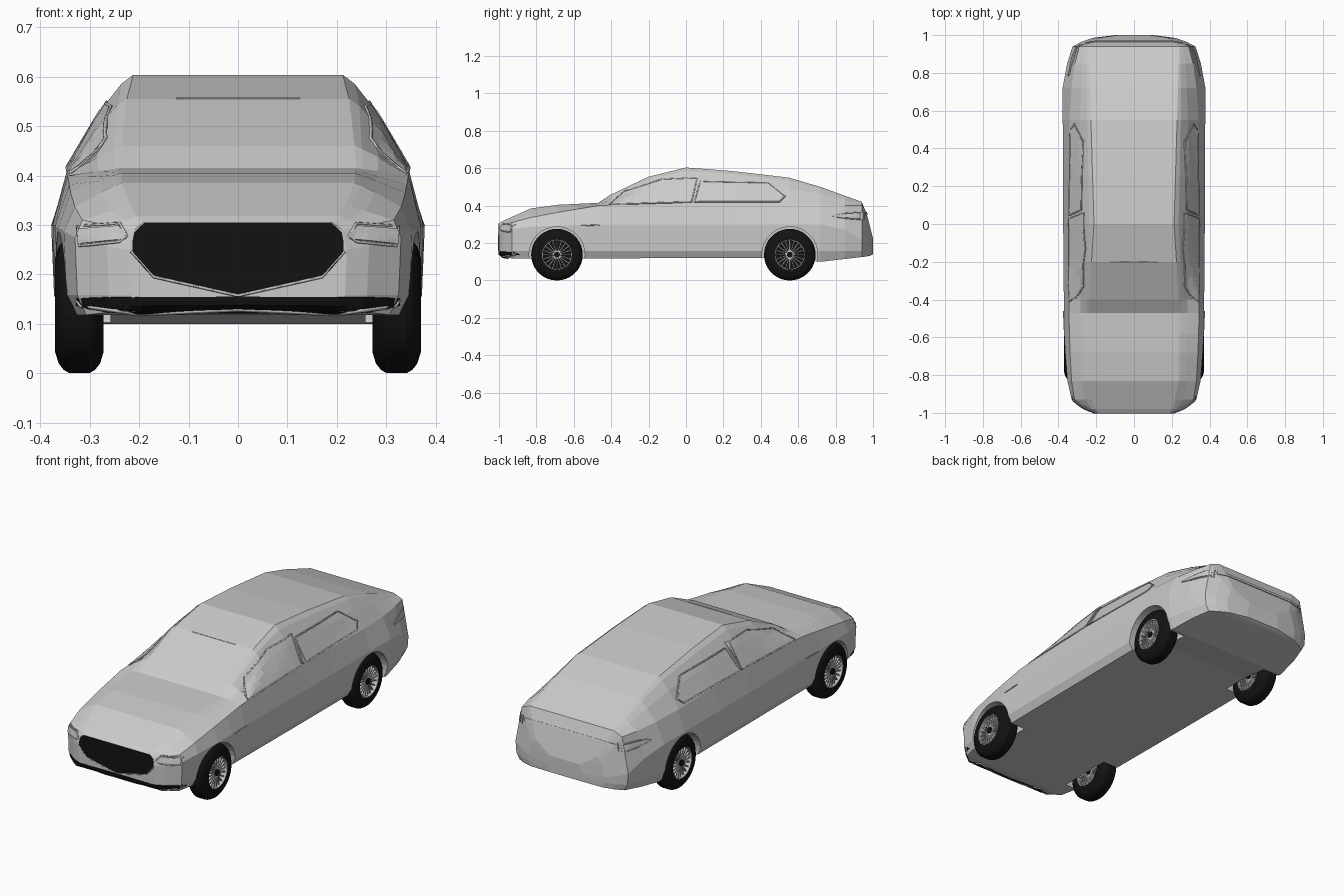
import bpy, bmesh, math
from mathutils import Vector, Matrix
from mathutils.bvhtree import BVHTree

if "Cube" in bpy.data.objects:
    bpy.data.objects.remove(bpy.data.objects["Cube"])

black = bpy.data.materials.new("black")
black.diffuse_color = (0.006, 0.006, 0.006, 1)
black.use_nodes = True
black.node_tree.nodes["Principled BSDF"].inputs["Base Color"].default_value = black.diffuse_color


def add_object(name, bm, mat=None):
    bmesh.ops.recalc_face_normals(bm, faces=bm.faces)
    me = bpy.data.meshes.new(name)
    bm.to_mesh(me)
    ob = bpy.data.objects.new(name, me)
    bpy.context.collection.objects.link(ob)
    if mat:
        me.materials.append(mat)
    return ob


def curve(keys, y):
    """Piecewise linear value at y."""
    for (a, u), (b, v) in zip(keys, keys[1:]):
        if y <= b:
            return u + (v - u) * (y - a) / (b - a)
    return keys[-1][1]


# Body outlines along the length: (y, value)
TOP = [(-1, .305), (-.98, .318), (-.83, .385), (-.68, .405), (-.47, .415), (-.4, .46), (-.2, .555), (0, .604),
       (.25, .585), (.55, .55), (.72, .50), (.94, .42), (.965, .36), (.985, .285), (1, .225)]
BOTTOM = [(-1, .14), (-.97, .118), (.68, .12), (.72, .10), (.98, .13), (1, .14)]
WIDE = [(-1, .22), (-.98, .265), (-.93, .33), (-.81, .357), (-.58, .37), (0, .375), (.72, .378),
        (.9, .345), (.95, .32), (.985, .22), (1, .10)]
WIDE_Z = [(-1, .25), (-.9, .285), (-.5, .30), (.8, .30), (1, .18)]
BELT = [(-1, .21), (-.98, .245), (-.93, .315), (-.8, .335), (-.47, .345), (.55, .342), (.8, .325),
        (.94, .29), (.985, .2), (1, .09)]
BELT_Z = [(-1, .29), (-.93, .31), (-.8, .345), (-.47, .40), (0, .42), (.94, .40), (1, .21)]
ROOF = [(-1, .19), (-.98, .205), (-.85, .235), (-.47, .24), (-.2, .225), (0, .212), (.55, .228),
        (.94, .24), (.985, .18), (1, .08)]
STATIONS = [-1, -.98, -.93, -.83, -.68, -.58, -.47, -.4, -.2, 0, .25, .55, .72, .85, .94, .965, .985, 1]


def half_section(y):
    top, low, w = curve(TOP, y), curve(BOTTOM, y), curve(WIDE, y)
    bw, bz = curve(BELT, y), min(curve(BELT_Z, y), top - .015)
    mz = min(curve(WIDE_Z, y), bz - .02)
    rw = curve(ROOF, y)
    pts = [(w * .93, low), (w * .985, .158), (w, mz), (bw, bz)]
    for t, bulge in ((.6, .08), (.9, .06), (1, 0)):
        h = top - bz
        pts.append((bw + (rw - bw) * t + bulge * h, bz + h * t))
    return pts


# Main body shell
bm = bmesh.new()
rings = []
for y in STATIONS:
    half = half_section(y)
    ring = half + [(-x, z) for x, z in reversed(half)]
    rings.append([bm.verts.new((x, y, z)) for x, z in ring])
for a, b in zip(rings, rings[1:]):
    for i in range(len(a)):
        j = (i + 1) % len(a)
        bm.faces.new((a[i], a[j], b[j], b[i]))
bm.faces.new(rings[0])
bm.faces.new(rings[-1])
bmesh.ops.recalc_face_normals(bm, faces=bm.faces)
skin = BVHTree.FromBMesh(bm)
body = add_object("car_body", bm)

DIRS = {"front": Vector((0, 1, 0)), "back": Vector((0, -1, 0)), "side": Vector((-1, 0, 0))}


def on_skin(u, z, view, lift=0.0):
    """Project a 2D point of a view onto the body."""
    d = DIRS[view]
    start = Vector((0, u, z)) if view == "side" else Vector((u, 0, z))
    hit, normal, _, _ = skin.ray_cast(start - d * 3, d)
    return hit + normal * lift if hit else None


def panel(name, rows, view, mat=None, thick=.006, sub=4):
    """Panel on the body from rows (u, z top, z bottom), mirrored left and right."""
    fine = []
    for a, b in zip(rows, rows[1:]):
        fine += [Vector(a).lerp(Vector(b), k / sub) for k in range(sub)]
    fine.append(Vector(rows[-1]))
    bm = bmesh.new()
    grid = []
    for u, zt, zb in fine:
        hits = [on_skin(u, zb + (zt - zb) * k / sub, view) for k in range(sub + 1)]
        grid.append([bm.verts.new(p) if p else None for p in hits])
    for a, b in zip(grid, grid[1:]):
        for k in range(sub):
            quad = (a[k], a[k + 1], b[k + 1], b[k])
            if all(quad):
                bm.faces.new(quad)
    ob = add_object(name, bm, mat)
    m = ob.modifiers.new("mirror", 'MIRROR')
    m.use_clip = True
    s = ob.modifiers.new("thickness", 'SOLIDIFY')
    s.thickness, s.offset = thick, 0
    return ob


def trim(name, pts, view, radius=.004, closed=False, mat=None):
    """Thin moulding following the body, on both sides."""
    loop = pts + pts[:1] if closed else pts
    path = []
    for a, b in zip(loop, loop[1:]):
        for k in range(5):
            p = on_skin(a[0] + (b[0] - a[0]) * k / 5, a[1] + (b[1] - a[1]) * k / 5, view, .001)
            if p:
                path.append(p)
    if not closed and on_skin(*loop[-1], view):
        path.append(on_skin(*loop[-1], view, .001))
    for s in (1, -1):
        cu = bpy.data.curves.new(name, 'CURVE')
        cu.dimensions, cu.bevel_depth, cu.bevel_resolution = '3D', radius, 0
        sp = cu.splines.new('POLY')
        sp.points.add(len(path) - 1)
        for q, p in zip(sp.points, path):
            q.co = (p.x * s, p.y, p.z, 1)
        sp.use_cyclic_u = closed
        ob = bpy.data.objects.new(name + ("_right" if s > 0 else "_left"), cu)
        bpy.context.collection.objects.link(ob)
        if mat:
            cu.materials.append(mat)


# Front: grille, lower intake, headlights
panel("grille", [(0, .304, .16), (.17, .304, .198), (.19, .304, .212), (.21, .285, .24), (.214, .265, .25)],
      "front", black)
trim("grille_moulding", [(0, .157), (.17, .195), (.216, .247)], "front", .003)
panel("lower_intake", [(0, .155, .124), (.2, .154, .122), (.27, .154, .125), (.325, .152, .137)], "front", black)
trim("intake_moulding", [(0, .13), (.2, .121), (.318, .137), (.326, .15)], "front", .005)
panel("headlight", [(.226, .284, .272), (.24, .298, .27), (.322, .292, .262)], "front", thick=.008)
trim("headlight_frame", [(.224, .278), (.24, .303), (.325, .298), (.32, .258), (.24, .266)], "front", .003, True)

# Rear: light bar and tail lights
panel("rear_light_bar", [(0, .365, .350), (.2, .365, .350), (.26, .36, .345)], "back", thick=.008)
panel("tail_light", [(.79, .347, .339), (.86, .356, .335), (.945, .362, .328)], "side", thick=.008)
trim("tail_light_frame", [(.785, .344), (.86, .36), (.95, .365), (.95, .325), (.86, .331)], "side", .003, True)

# Side windows with frames and fender vent
panel("front_side_window", [(-.40, .422, .405), (-.33, .475, .41), (-.13, .54, .415), (.03, .545, .42)],
      "side", thick=.004)
trim("front_window_frame", [(-.41, .405), (-.33, .475), (-.13, .54), (.06, .548), (.03, .42)],
     "side", .004, True)
panel("rear_side_window", [(.07, .525, .42), (.43, .52, .42), (.5, .475, .42)], "side", thick=.004)
trim("rear_window_frame", [(.045, .42), (.075, .53), (.44, .522), (.53, .45), (.5, .42)], "side", .004, True)
trim("fender_vent", [(-.56, .293), (-.46, .297)], "side", .003)
trim("windscreen_top_line", [(0, .555), (.125, .555)], "front", .002)

# Wheels
AXLES, WX, WZ = (-.69, .555), .321, .138


def lathe(bm, profile, n):
    """Closed (x, r) profile turned about the x axis."""
    loops = [[bm.verts.new((x, r * math.cos(t), r * math.sin(t))) for x, r in profile]
             for t in (2 * math.pi * i / n for i in range(n))]
    for i in range(n):
        a, b = loops[i], loops[(i + 1) % n]
        for k in range(len(profile)):
            m = (k + 1) % len(profile)
            bm.faces.new((a[k], a[m], b[m], b[k]))


def disc(bm, radius, depth, n=32):
    bmesh.ops.create_cone(bm, cap_ends=True, segments=n, radius1=radius, radius2=radius, depth=depth,
                          matrix=Matrix.Rotation(math.pi / 2, 4, 'Y'))


tyre = bmesh.new()
side = [(.049, .08), (.049, .095), (.042, .118), (.032, .131), (.02, .138)]
lathe(tyre, side + [(-x, r) for x, r in reversed(side)], 36)
disc(tyre, .081, .03)
disc(tyre, .016, .088, 16)
rim = bmesh.new()
lathe(rim, [(.047, .076), (.047, .083), (-.047, .083), (-.047, .076)], 36)
for i in range(20):
    m = Matrix.Rotation(2 * math.pi * i / 20, 4, 'X') @ Matrix.Translation((0, 0, .046))
    bmesh.ops.create_cube(rim, size=1, matrix=m @ Matrix.Diagonal((.076, .006, .064, 1)))
tyre_ob = add_object("tyre", tyre, black)
rim_ob = add_object("wheel_rim", rim)

cut = bmesh.new()
for y in AXLES:
    for s in (1, -1):
        for src in (tyre_ob, rim_ob):
            ob = bpy.data.objects.new(src.name + "_copy", src.data)
            ob.location = (WX * s, y, WZ)
            bpy.context.collection.objects.link(ob)
        bmesh.ops.create_cone(cut, cap_ends=True, segments=32, radius1=.149, radius2=.149, depth=.2,
                              matrix=Matrix.Translation((s * .358, y, WZ)) @ Matrix.Rotation(math.pi / 2, 4, 'Y'))
for src in (tyre_ob, rim_ob):
    bpy.data.objects.remove(src)

# Wheel arches cut into the body
cutter = add_object("wheel_arch_cutter", cut)
cutter.hide_render = True
cutter.hide_set(True)
arch = body.modifiers.new("wheel_arches", 'BOOLEAN')
arch.operation, arch.object, arch.solver = 'DIFFERENCE', cutter, 'EXACT'
